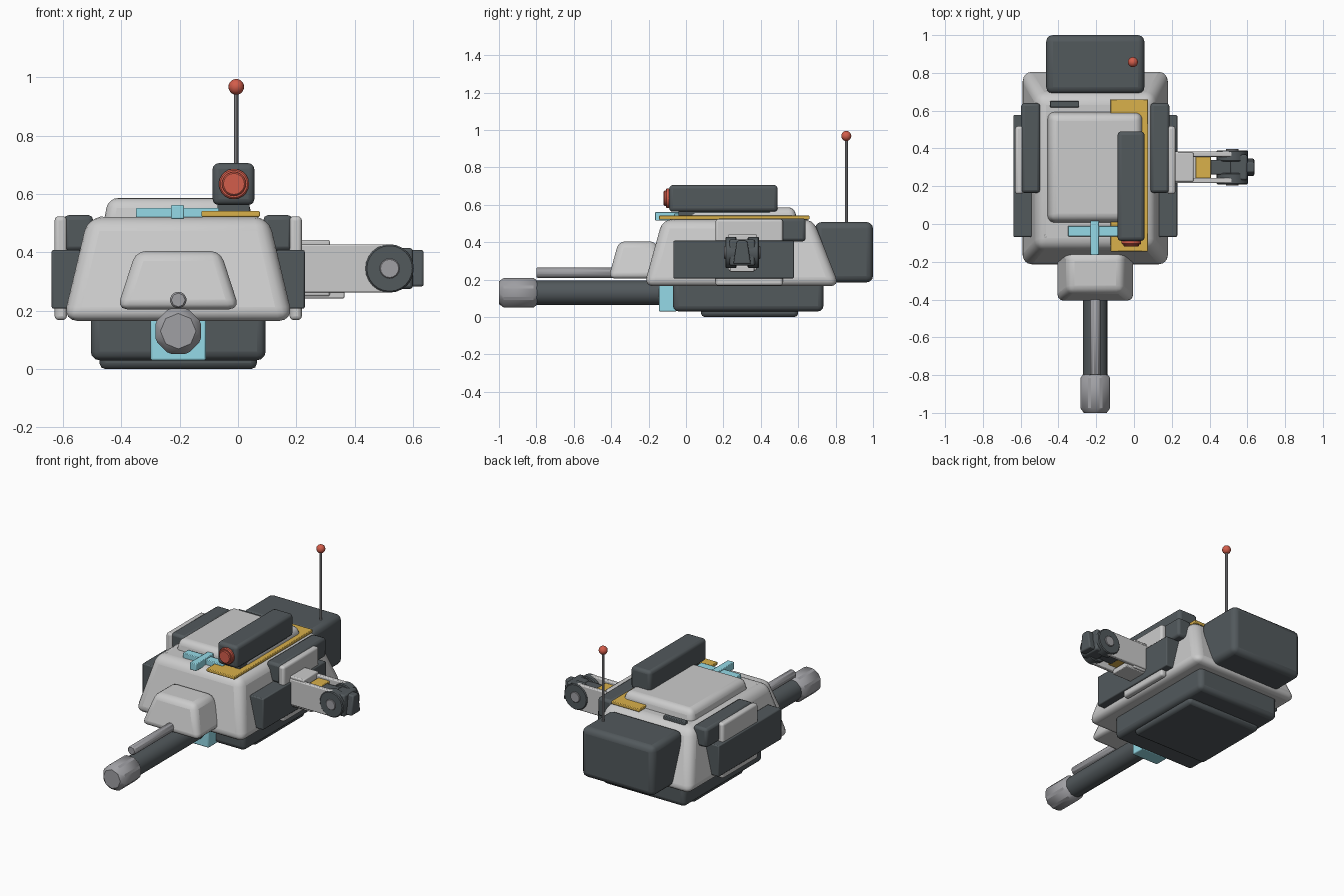
import bpy, math
from mathutils import Vector

if "Cube" in bpy.data.objects:
    bpy.data.objects.remove(bpy.data.objects["Cube"])

CX = -0.205  # turret centre line


def mat(name, rgb):
    m = bpy.data.materials.new(name)
    m.diffuse_color = (*rgb, 1)
    m.use_nodes = True
    m.node_tree.nodes["Principled BSDF"].inputs["Base Color"].default_value = m.diffuse_color
    return m


DARK = mat("dark_steel", (0.085, 0.1, 0.108))
CYAN = mat("cyan", (0.3, 0.7, 0.8))
YELLOW = mat("yellow", (0.7, 0.44, 0.07))
RED = mat("red", (0.65, 0.11, 0.07))
LIGHT = mat("light_steel", (0.35, 0.35, 0.37))


def finish(o, name, m, bevel=0, seg=2):
    o.name = name
    if m:
        o.data.materials.append(m)
    if bevel:
        b = o.modifiers.new("bevel", "BEVEL")
        b.width, b.segments = bevel, seg
        b.limit_method, b.angle_limit = "ANGLE", math.radians(25)
    bpy.ops.object.select_all(action="DESELECT")
    o.select_set(True)
    bpy.context.view_layer.objects.active = o
    bpy.ops.object.shade_smooth_by_angle(angle=math.radians(35))
    return o


def box(name, x, y, z, m=None, bevel=0.008, seg=2, taper=(0, 0, 0)):
    """Box from ranges; taper = inset of the top in x, front y, back y."""
    tx, tf, tb = taper
    v = [(x[0], y[0], z[0]), (x[1], y[0], z[0]), (x[1], y[1], z[0]), (x[0], y[1], z[0]),
         (x[0] + tx, y[0] + tf, z[1]), (x[1] - tx, y[0] + tf, z[1]),
         (x[1] - tx, y[1] - tb, z[1]), (x[0] + tx, y[1] - tb, z[1])]
    f = [(3, 2, 1, 0), (4, 5, 6, 7), (0, 1, 5, 4), (1, 2, 6, 5), (2, 3, 7, 6), (3, 0, 4, 7)]
    me = bpy.data.meshes.new(name)
    me.from_pydata(v, [], f)
    o = bpy.data.objects.new(name, me)
    bpy.context.collection.objects.link(o)
    return finish(o, name, m, bevel, seg)


def rod(name, a, b, r, m=None, sides=16, bevel=0):
    """Cylinder from point a to point b."""
    a, b = Vector(a), Vector(b)
    bpy.ops.mesh.primitive_cylinder_add(vertices=sides, radius=r, depth=(b - a).length, location=(a + b) / 2)
    o = bpy.context.object
    if abs((b - a).y) > abs((b - a).z):
        o.rotation_euler = (math.pi / 2, 0, 0)
    return finish(o, name, m, bevel, 1)


def ball(name, p, r, m=None):
    bpy.ops.mesh.primitive_uv_sphere_add(segments=16, ring_count=10, radius=r, location=p)
    return finish(bpy.context.object, name, m)


# Turret body, roof and base
box("turret_shell", (-0.60, 0.19), (-0.225, 0.82), (0.165, 0.522), None, 0.05, 4, (0.085, 0.1, 0.14))
box("roof_hatch", (-0.465, 0.055), (0, 0.6), (0.48, 0.587), None, 0.035, 4, (0.02, 0.02, 0.02))
box("turret_base", (CX + 0.285 - 0.585, 0.095), (-0.07, 0.735), (0.03, 0.2), DARK, 0.03, 3)
box("base_panel", (-0.475, 0.065), (0.08, 0.6), (0, 0.06), DARK, 0.02, 2)

# Gun
box("gun_mantlet", (-0.415, 0.005), (-0.415, -0.1), (0.205, 0.405), None, 0.035, 3, (0.065, 0.055, 0.06))
rod("gun_barrel", (CX, -0.8, 0.13), (CX, -0.08, 0.13), 0.066, DARK)
rod("muzzle", (CX, -1, 0.13), (CX, -0.79, 0.13), 0.088, LIGHT, 8, 0.025)
rod("coaxial_rod", (CX, -0.8, 0.237), (CX, -0.38, 0.237), 0.03, LIGHT, 8, 0.006)
box("gun_cradle", (-0.3, -0.11), (-0.145, -0.05), (0.03, 0.22), CYAN, 0.006)

# Roof fittings
box("periscope_bar", (-0.35, -0.065), (-0.065, -0.01), (0.512, 0.553), CYAN, 0.004)
box("periscope_cross", (-0.23, -0.185), (-0.165, 0.02), (0.515, 0.562), CYAN, 0.004)
box("sight_plate", (-0.125, 0.075), (-0.145, 0.66), (0.522, 0.542), YELLOW, 0.004)
box("sight_box", (-0.087, 0.056), (-0.09, 0.49), (0.563, 0.706), DARK, 0.02, 3)
rod("sight_ring", (-0.014, -0.108, 0.635), (-0.014, -0.08, 0.635), 0.052, RED, 20, 0.005)
rod("sight_lens", (-0.014, -0.12, 0.635), (-0.014, -0.09, 0.635), 0.041, RED, 20, 0.005)
box("sight_foot", (-0.07, 0.04), (-0.04, 0.45), (0.53, 0.575), DARK, 0.004)
box("roof_slot", (-0.445, -0.29), (0.618, 0.65), (0.515, 0.54), DARK, 0.004)

# Rear bin and antenna
box("rear_bin", (-0.465, 0.055), (0.69, 1.0), (0.185, 0.508), DARK, 0.035, 3)
rod("antenna", (-0.006, 0.857, 0.49), (-0.006, 0.857, 0.95), 0.008, LIGHT, 10)
ball("antenna_tip", (-0.006, 0.857, 0.968), 0.027, RED)

# Side armour, both sides
for s, side in ((-1, "left"), (1, "right")):
    def span(a, b):
        return tuple(sorted((CX + s * a, CX + s * b)))
    box(side + "_lower_armour", span(0.335, 0.434), (-0.068, 0.577), (0.207, 0.408), DARK, 0.006)
    box(side + "_side_plate", span(0.382, 0.424), (0.158, 0.518), (0.168, 0.524), None, 0.014, 3)
    box(side + "_shoulder_box", span(0.292, 0.392), (0.165, 0.64), (0.405, 0.528), DARK, 0.016)
    ball(side + "_roof_bolt", (CX + s * 0.263, -0.065, 0.512), 0.012)

# Side arm on the right
AY, AX, AZ = 0.3, 0.52, 0.345
box("arm_mount", (0.18, 0.315), (0.225, 0.378), (0.25, 0.443), None, 0.006)
box("arm_floor", (0.2, 0.365), (0.235, 0.365), (0.242, 0.275), None, 0.005)
for s, side in ((-1, "front"), (1, "back")):
    y = AY + s * 0.07
    box("arm_rail_" + side, (0.2, AX), (y - 0.014, y + 0.014), (0.262, 0.428), None, 0.006)
    rod("arm_drum_" + side, (AX, AY + s * 0.03, AZ), (AX, AY + s * 0.09, AZ), 0.083, DARK, 24, 0.005)
    rod("arm_hub_" + side, (AX, AY + s * 0.08, AZ), (AX, AY + s * 0.097, AZ), 0.034, LIGHT, 16, 0.003)
box("arm_block", (0.325, 0.407), (0.242, 0.362), (0.29, 0.412), YELLOW, 0.004)
box("arm_core", (0.4, 0.57), (0.262, 0.338), (0.285, 0.405), DARK, 0.006)
box("arm_head", (0.51, 0.6), (0.232, 0.368), (0.275, 0.415), DARK, 0.01)
box("arm_tip", (0.58, 0.637), (0.253, 0.347), (0.283, 0.408), DARK, 0.008, 2, (0, 0.02, 0.02))
